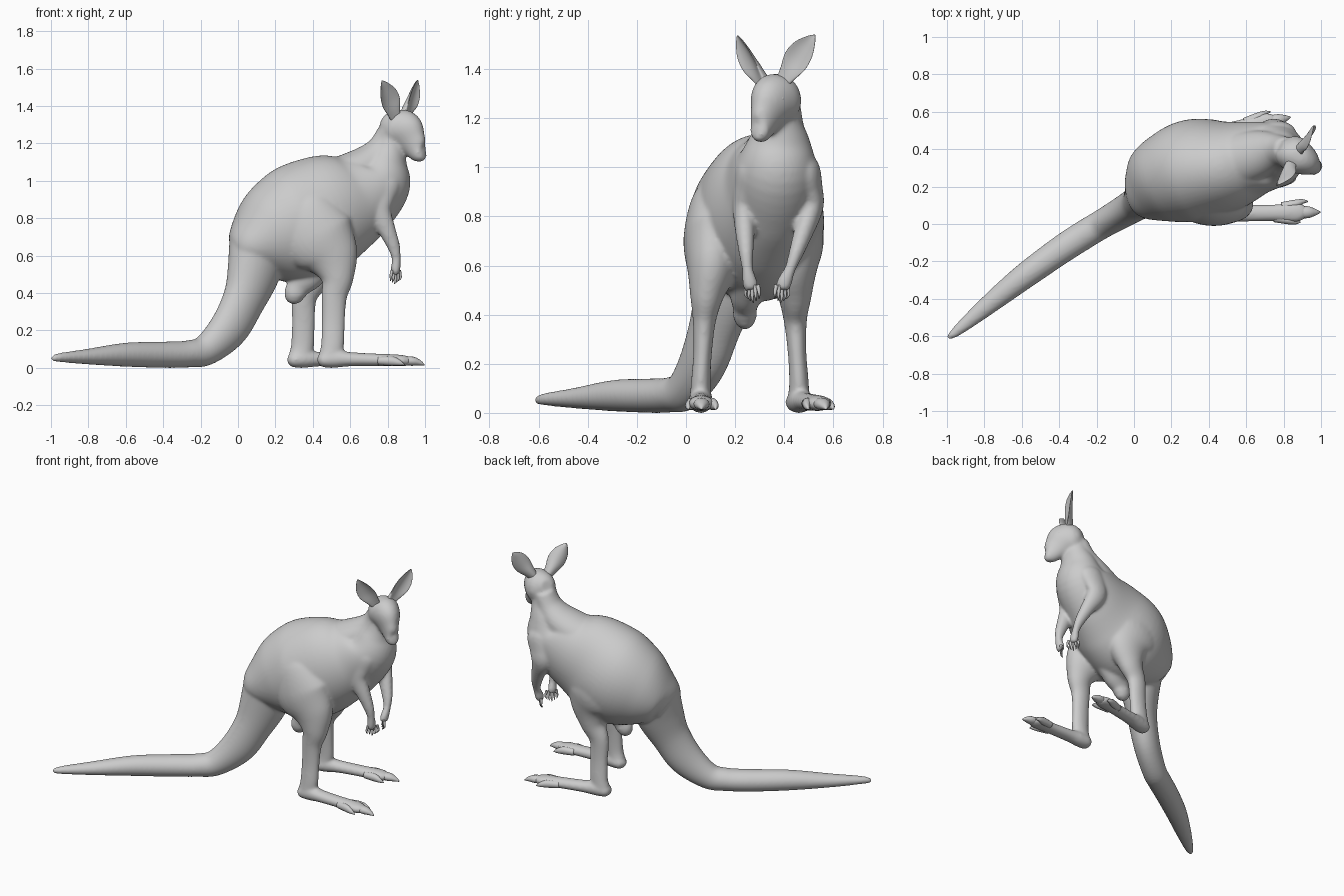
import bpy
import bmesh
import math
from mathutils import Vector

cube = bpy.data.objects.get("Cube")
if cube:
    bpy.data.objects.remove(cube, do_unlink=True)

fur = bpy.data.materials.new("grey fur")
fur.use_nodes = True
fur.diffuse_color = (0.6, 0.6, 0.6, 1)
fur.node_tree.nodes["Principled BSDF"].inputs["Base Color"].default_value = (0.6, 0.6, 0.6, 1)


def catmull(a, b, c, d, t):
    return [(2 * q + (r - p) * t + (2 * p - 5 * q + 4 * r - s) * t * t
             + (3 * q - p - 3 * r + s) * t ** 3) / 2 for p, q, r, s in zip(a, b, c, d)]


def loft(bm, rings, side=(0, 1, 0), steps=6, sides=32, cup=0.0):
    """Smooth closed tube. Ring: x, y, z, half width along side, half depth (hundredths)."""
    padded = [rings[0], *rings, rings[-1]]
    path = [catmull(*padded[i:i + 4], k / steps)
            for i in range(len(rings) - 1) for k in range(steps)] + [rings[-1]]
    centres = [Vector(p[:3]) / 100 for p in path]
    loops = []
    for i, (centre, ring) in enumerate(zip(centres, path)):
        along = (centres[min(i + 1, len(path) - 1)] - centres[max(i - 1, 0)]).normalized()
        across = Vector(side)
        across = (across - along * across.dot(along)).normalized()
        depth = along.cross(across)
        wide, deep = (max(r, 0.2) / 100 for r in ring[3:])
        loop = []
        for k in range(sides):
            angle = math.tau * k / sides
            c, s = math.cos(angle), math.sin(angle)
            loop.append(bm.verts.new(centre + across * wide * c
                                     + depth * (deep * s + cup * wide * c * c)))
        loops.append(loop)
    for low, high in zip(loops, loops[1:]):
        for k in range(sides):
            n = (k + 1) % sides
            bm.faces.new((low[k], low[n], high[n], high[k]))
    bm.faces.new(loops[0])
    bm.faces.new(loops[-1])


def ball(bm, centre, radii):
    made = bmesh.ops.create_uvsphere(bm, u_segments=20, v_segments=12, radius=0.01)
    for v in made["verts"]:
        v.co = Vector([c / 100 + p * r for c, p, r in zip(centre, v.co, radii)])


def finish(bm, name):
    bmesh.ops.recalc_face_normals(bm, faces=bm.faces)
    mesh = bpy.data.meshes.new(name)
    bm.to_mesh(mesh)
    bm.free()
    mesh.materials.append(fur)
    for face in mesh.polygons:
        face.use_smooth = True
    obj = bpy.data.objects.new(name, mesh)
    bpy.context.collection.objects.link(obj)
    return obj


def fade(z, top, span):
    return min(max((top - z) / span, 0), 1)


def left_leg(ring):
    """Mirror a leg ring, step it back and turn its foot outwards."""
    x, y, z, a, b = ring
    step = fade(z, 80, 40)
    turn = (x - 50) * 0.23 if z < 10 else 0
    return (x - 16 * step, 56 - 4 * step - y + turn, z, a, b)


def left_arm(ring):
    """Mirror an arm ring and swing the forearm inwards."""
    x, y, z, a, b = ring
    return (x, 75 - y - 9 * fade(z, 84, 30), z, a, b)


def right(ring):
    return ring


skin = bmesh.new()

# Torso from rump to neck
loft(skin, [(0, 18.5, 61, 12, 9), (5, 19.5, 64, 18, 15.5), (17, 24, 70, 24, 26.5),
            (32, 28.5, 76.5, 27.5, 32), (49, 31, 84.5, 24.5, 30.5), (64, 35, 91.5, 20, 24.5),
            (75.5, 37, 100, 17, 18), (79.3, 38, 111, 12.5, 11.5), (81.5, 38, 119, 9, 8.5),
            (82.5, 38, 126, 8, 8)], (-0.15, 1, 0), sides=56)

# Nape running from shoulders to skull
loft(skin, [(48, 32, 97, 15, 14), (60, 35.5, 103.5, 14, 11.5), (70, 38, 109.5, 12, 10),
            (77, 39, 117, 9, 8), (81, 39, 126, 7.5, 6.5)], (-0.15, 1, 0), sides=48)

# Tail
loft(skin, [(-99.5, -61, 5, 1, 1.5), (-95, -57.5, 5.5, 2.8, 2.5), (-80, -45, 6, 5, 4.2),
            (-60, -29, 7, 6.8, 6.4), (-40, -14.5, 7, 7.6, 7), (-27, -6, 7.4, 7.8, 7.2),
            (-17, 0, 9.6, 7.8, 8.4), (-5, 7, 21, 8.5, 11.2), (3, 12, 36, 9.5, 12.3),
            (8, 16, 50, 12, 15), (11, 19, 64, 15, 16.5)], (-0.6, 0.8, 0), sides=40)

# Head and muzzle
loft(skin, [(78, 41, 131, 4, 4), (80.5, 39.5, 130, 7.5, 8), (85, 37.5, 128, 9.8, 10.8),
            (89.5, 35, 125.5, 8.6, 11.4), (93.3, 32.5, 120.3, 5.8, 8.4), (96, 30.8, 116, 4.4, 6),
            (98.3, 29.5, 114.5, 4, 4.6), (99.6, 28.6, 114.5, 2, 2.4)], (0.55, 0.83, 0))

# Legs and feet
thigh = [(33, 15, 94, 4, 8), (36, 12.5, 86, 10, 15), (42, 11.5, 71, 12.5, 20.5),
         (50, 10.5, 59, 10.3, 15), (53, 8.5, 48, 7, 9), (51.5, 7.5, 38, 4.8, 6.8),
         (51, 6.8, 25, 3.8, 6.2), (50.5, 6, 12, 4, 6.2), (49, 6, 5, 4.6, 6.2)]
foot = [(42.5, 6, 3.5, 1.5, 1.5), (45, 6, 4, 4.5, 3.8), (52, 6, 4.8, 5, 4.8),
        (60, 5.8, 4.6, 4.6, 3.8), (75, 6, 4.2, 4.5, 3.4), (87, 6.3, 3.9, 5.3, 3.1),
        (92, 6.3, 3.4, 3, 2.4)]
for place in (right, left_leg):
    loft(skin, [place(r) for r in thigh])
    loft(skin, [place(r) for r in foot])

# Arms and palms
arm = [(79, 29, 104, 4, 6), (78, 26.5, 99, 6, 9), (75.5, 24, 91, 4.7, 8),
       (75, 23.5, 84, 4.5, 7), (79.5, 24, 74, 4, 4.8), (83.2, 24.5, 65, 3, 3.5),
       (84.6, 25, 58.5, 2.3, 2.5), (84.3, 26, 53, 3.2, 2.6), (84.3, 26.7, 50, 2.5, 2)]
for place in (right, left_arm):
    loft(skin, [place(r) for r in arm])

# Underbelly and sac
loft(skin, [(40, 26, 57, 9, 13), (36, 24.5, 49, 7, 9.5), (32, 24, 43, 5, 6.4),
            (30.3, 24, 39, 4.8, 5.7), (30, 24, 35.5, 3.2, 3.8), (30, 24, 34, 1, 1)])

body = finish(skin, "body")
blend = body.modifiers.new("blend", "REMESH")
blend.mode = "VOXEL"
blend.voxel_size = 0.009
blend.use_smooth_shade = True
soften = body.modifiers.new("soften", "SMOOTH")
soften.factor = 0.5
soften.iterations = 12

# Toes and fingers
for label, leg, limb in (("right", right, right), ("left", left_leg, left_arm)):
    toes = bmesh.new()
    for root, tip, wide, reach in ((6.3, 6.3, 3.2, 99.7), (9.5, 12, 2.2, 93), (3.2, 1, 2.2, 89)):
        loft(toes, [leg(r) for r in (
            (reach - 14, root, 3.8, wide, 2.2), (reach - 7, (root + tip) / 2, 3.6, wide, 2.5),
            (reach - 3, tip, 2.8, wide * 0.6, 1.6), (reach, tip, 1.6, 0.3, 0.3))], sides=12)
    finish(toes, label + "_toes")
    fingers = bmesh.new()
    for k in range(-2, 3):
        y, x = 27 + k * 1.1, 84.3 + k
        drop = abs(k) * 0.8
        loft(fingers, [limb(r) for r in (
            (x, y, 52, 0.9, 0.9), (x + k * 0.2, y + k * 0.2, 48.5 + drop, 0.75, 0.8),
            (x + k * 0.3, y + k * 0.3, 46.5 + drop, 0.5, 0.6),
            (x - 0.8, y + 0.5, 44.8 + drop, 0.2, 0.2))], sides=10)
    finish(fingers, label + "_fingers")

# Cupped ears
ears = (("right_ear", (83.5, 32.5, 134), (77, 21, 153.5), (0.85, 0.4, 0.5)),
        ("left_ear", (88.5, 40, 135), (96, 52.5, 153.8), (0.35, 0.8, -0.6)))
for name, base, tip, side in ears:
    ear = bmesh.new()
    rings = []
    for t, wide, deep in ((0, 3, 2.4), (0.2, 4.1, 1.9), (0.45, 5.6, 1),
                          (0.7, 4.9, 0.6), (0.9, 2.4, 0.5), (1, 0.4, 0.3)):
        rings.append((*Vector(base).lerp(Vector(tip), t), wide, deep))
    along = Vector(tip) - Vector(base)
    forward = along.cross(Vector(side)).dot(Vector((0.8, -0.5, 0)))
    loft(ear, rings, side, cup=math.copysign(0.45, forward))
    finish(ear, name)

# Eyes
for name, centre in (("right_eye", (88.4, 28.6, 128)), ("left_eye", (95.2, 38.6, 128))):
    eye = bmesh.new()
    ball(eye, centre, (1.7, 1.7, 1.3))
    finish(eye, name)
